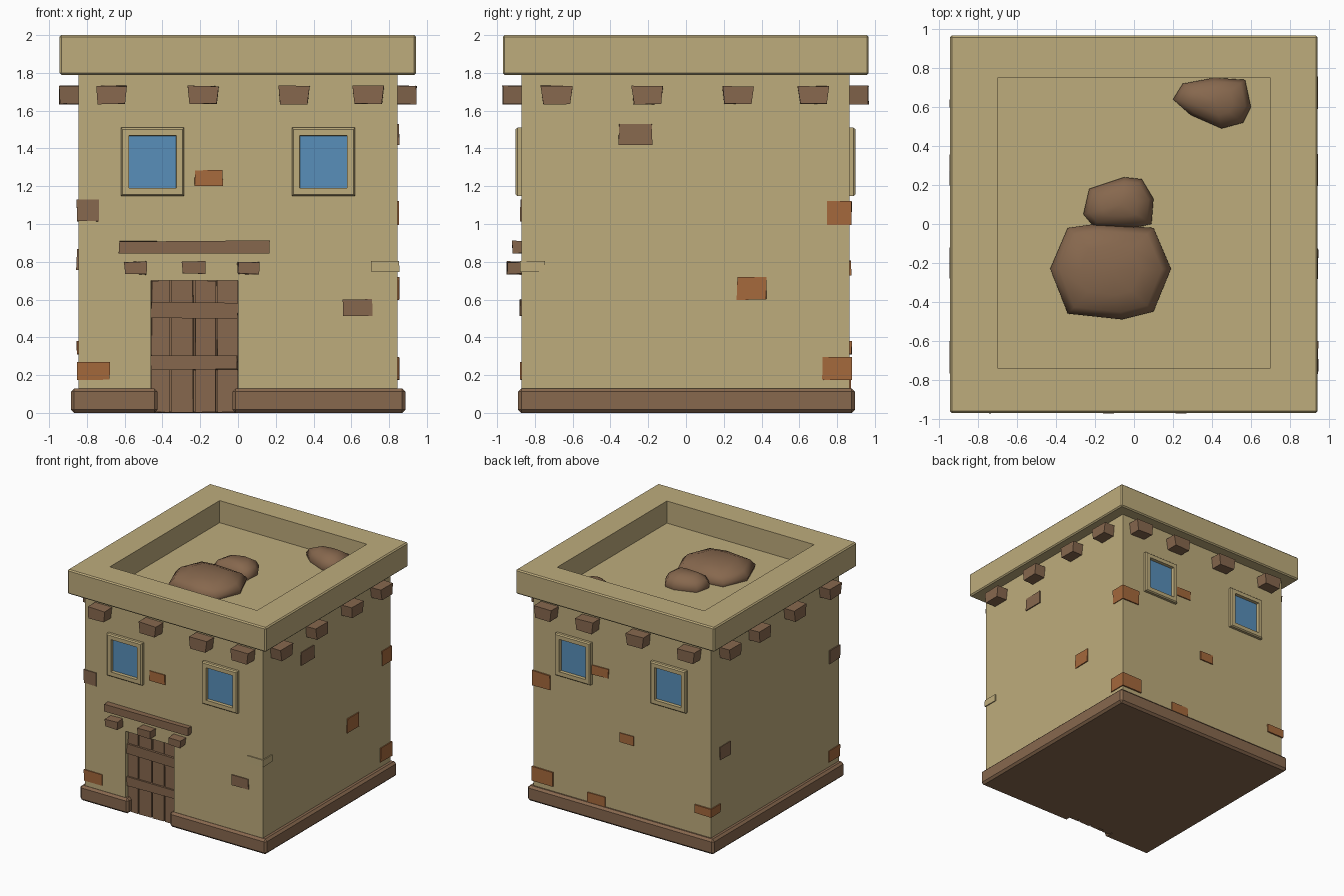
import bpy, bmesh, math, random
from mathutils import Vector

if "Cube" in bpy.data.objects:
    bpy.data.objects.remove(bpy.data.objects["Cube"])

random.seed(4)


def material(name, rgb):
    m = bpy.data.materials.new(name)
    m.diffuse_color = (*rgb, 1)
    m.use_nodes = True
    m.node_tree.nodes["Principled BSDF"].inputs["Base Color"].default_value = m.diffuse_color
    return m


TAN = material("tan plaster", (0.515, 0.413, 0.202))
WOOD = material("brown wood", (0.242, 0.138, 0.076))
CLAY = material("orange clay", (0.376, 0.141, 0.045))
BLUE = material("blue glass", (0.098, 0.275, 0.491))


def finish(bm, name, *mats):
    bmesh.ops.recalc_face_normals(bm, faces=bm.faces)
    me = bpy.data.meshes.new(name)
    bm.to_mesh(me)
    bm.free()
    for m in mats:
        me.materials.append(m)
    ob = bpy.data.objects.new(name, me)
    bpy.context.collection.objects.link(ob)
    return ob


def box_bm(lo, hi, bevel=0, jitter=0):
    bm = bmesh.new()
    bmesh.ops.create_cube(bm, size=1)
    for v in bm.verts:
        for i in range(3):
            v.co[i] = (lo[i] if v.co[i] < 0 else hi[i]) + random.uniform(-jitter, jitter)
    if bevel:
        bmesh.ops.bevel(bm, geom=bm.edges[:], offset=bevel, segments=1, affect='EDGES')
    bmesh.ops.recalc_face_normals(bm, faces=bm.faces)
    return bm


def box(name, lo, hi, mat, bevel=0, jitter=0):
    return finish(box_bm(lo, hi, bevel, jitter), name, mat)


# wall planes: axis, sign, distance
WALLS = {"front": (1, -1, 0.87), "back": (1, 1, 0.865),
         "right": (0, 1, 0.845), "left": (0, -1, 0.845)}


def wall_span(side, u0, u1, z0, z1, d0, d1):
    """Box limits on a wall: u along it, d outwards from it."""
    axis, s, dist = WALLS[side]
    a, b = sorted((s * (dist + d0), s * (dist + d1)))
    return ((a, u0, z0), (b, u1, z1)) if axis == 0 else ((u0, a, z0), (u1, b, z1))


# main walls with door recess
body = box("walls", (-0.845, -0.87, 0.02), (0.845, 0.865, 1.80), TAN)
cutter = box("door_cutter", (-0.46, -1, -0.1), (0, -0.81, 0.70), TAN)
mod = body.modifiers.new("door recess", 'BOOLEAN')
mod.object = cutter
mod.solver = 'EXACT'
dg = bpy.context.evaluated_depsgraph_get()
body.data = bpy.data.meshes.new_from_object(body.evaluated_get(dg))
body.modifiers.clear()
bpy.data.objects.remove(cutter)

# roof parapet with sunken floor
bm = box_bm((-0.945, -0.97, 1.79), (0.943, 0.967, 2.0), bevel=0.01)
top = max(bm.faces, key=lambda f: f.calc_center_median().z)
bmesh.ops.inset_region(bm, faces=[top], thickness=0.2)
for v in top.verts:
    v.co.x = math.copysign(0.70, v.co.x)
    v.co.y = 0.75 if v.co.y > 0 else -0.74
floor = bmesh.ops.extrude_face_region(bm, geom=[top])
for v in floor["geom"]:
    if isinstance(v, bmesh.types.BMVert):
        v.co.z = 1.81
if top.is_valid:
    bmesh.ops.delete(bm, geom=[top], context='FACES_ONLY')
finish(bm, "parapet", TAN)

# foundation with gap for the door
bm = bmesh.new()
plan = [(-0.885, -0.89), (-0.425, -0.89), (-0.425, -0.815), (-0.03, -0.815),
        (-0.03, -0.89), (0.887, -0.89), (0.887, 0.895), (-0.885, 0.895)]
face = bm.faces.new([bm.verts.new((x, y, 0)) for x, y in plan])
ext = bmesh.ops.extrude_face_region(bm, geom=[face])
bmesh.ops.translate(bm, vec=(0, 0, 0.13),
                    verts=[g for g in ext["geom"] if isinstance(g, bmesh.types.BMVert)])
bmesh.ops.recalc_face_normals(bm, faces=bm.faces)
bmesh.ops.bevel(bm, geom=bm.edges[:], offset=0.018, segments=1, affect='EDGES')
finish(bm, "foundation", WOOD)

# door: backing, planks and crossbars
box("door_back", (-0.46, -0.82, 0.005), (0, -0.80, 0.70), WOOD)
planks = [-0.46, -0.358, -0.232, -0.115, 0.0]
for i, (a, b) in enumerate(zip(planks, planks[1:])):
    box(f"door_plank_{i}", (a + 0.005, -0.838, 0.005), (b - 0.005, -0.815, 0.70), WOOD, jitter=0.003)
for z0, z1 in ((0.23, 0.305), (0.50, 0.585)):
    box("door_crossbar", (-0.458, -0.855, z0), (-0.002, -0.82, z1), WOOD, jitter=0.004)

# lintel and its brackets
bm = box_bm((-0.63, -0.92, 0.845), (0.165, -0.85, 0.91), jitter=0.004)
finish(bm, "lintel", WOOD)
for x0, x1 in ((-0.60, -0.485), (-0.295, -0.175), (0.0, 0.11)):
    box("lintel_bracket", (x0, -0.947, 0.735), (x1, -0.85, 0.80), WOOD, jitter=0.005)

# roof beam ends, wider at the top, on all four walls
for side in WALLS:
    axis, s, dist = WALLS[side]
    centres = (-0.67, -0.185, 0.295, 0.69) if axis == 1 else (-0.685, -0.205, 0.275, 0.675)
    for c in centres:
        bm = box_bm(*wall_span(side, c - 0.083, c + 0.083, 1.635, 1.73, -0.03, 0.10), jitter=0.003)
        for v in bm.verts:
            if v.co.z < 1.68:
                v.co[1 - axis] = c + (v.co[1 - axis] - c) * 0.86
        finish(bm, f"beam_end_{side}", WOOD)

# windows: raised frame with sunken glass
for side in ("front", "back"):
    axis, s, dist = WALLS[side]
    for u0, u1 in ((-0.62, -0.285), (0.285, 0.62)):
        bm = box_bm(*wall_span(side, u0, u1, 1.148, 1.51, -0.02, 0.022))
        pane = max(bm.faces, key=lambda f: f.normal.y * s)
        for thick, depth in ((0.012, 0.01), (0.047, 0), (0.002, -0.028)):
            bmesh.ops.inset_region(bm, faces=[pane], thickness=thick, depth=depth)
        pane.material_index = 1
        finish(bm, f"window_{side}", TAN, BLUE)

# exposed bricks on the walls: side, u0, u1, z0, z1
wall_bricks = [
    (WOOD, "front", 0.555, 0.71, 0.515, 0.60), (CLAY, "front", -0.23, -0.08, 1.205, 1.285),
    (WOOD, "right", -0.355, -0.18, 1.42, 1.53), (CLAY, "right", 0.27, 0.425, 0.60, 0.72),
    (WOOD, "left", 0.61, 0.75, 0.755, 0.865), (CLAY, "back", 0.13, 0.29, 1.24, 1.32),
    (CLAY, "back", -0.11, 0.02, 0.725, 0.805), (CLAY, "back", 0.16, 0.33, 0.12, 0.215)]
for mat, side, u0, u1, z0, z1 in wall_bricks:
    box(f"brick_{side}", *wall_span(side, u0, u1, z0, z1, -0.04, 0.009), mat, jitter=0.003)

# bricks wrapping the corners: x sign, y sign, x length, y length, z0, z1
corner_bricks = [
    (WOOD, -1, -1, 0.11, 0.13, 1.015, 1.13), (CLAY, -1, -1, 0.165, 0.14, 0.175, 0.27),
    (CLAY, 1, 1, 0.165, 0.12, 0.995, 1.12), (CLAY, 1, 1, 0.19, 0.145, 0.175, 0.295),
    (CLAY, -1, 1, 0.15, 0.12, 0.31, 0.38), (TAN, 1, -1, 0.14, 0.12, 0.745, 0.805)]
for mat, sx, sy, lx, ly, z0, z1 in corner_bricks:
    xs = sorted((sx * 0.853, sx * (0.845 - lx)))
    ys = sorted((sy * 0.877, sy * (0.867 - ly)))
    box("corner_brick", (xs[0], ys[0], z0), (xs[1], ys[1], z1), mat, jitter=0.002)


# earth mounds on the roof, lofted from an outline to a flat crown
def mound(name, outline, height):
    bm = bmesh.new()
    c = sum((Vector(p) for p in outline), Vector((0, 0))) / len(outline)
    rings = []
    for scale, h in ((0.97, -0.01), (1.0, 0.25), (0.85, 0.65), (0.5, 0.95)):
        pts = [c + (Vector(p) - c) * scale for p in outline]
        rings.append([bm.verts.new((p.x, p.y, 1.81 + h * height)) for p in pts])
    n = len(outline)
    for a, b in zip(rings, rings[1:]):
        for i in range(n):
            bm.faces.new((a[i], a[(i + 1) % n], b[(i + 1) % n], b[i]))
    tip = bm.verts.new((c.x, c.y, 1.81 + height))
    for i in range(n):
        bm.faces.new((rings[-1][i], rings[-1][(i + 1) % n], tip))
    ob = finish(bm, name, WOOD)
    ob.data.shade_smooth()


mound("large_mound", [(-0.43, -0.23), (-0.34, -0.46), (-0.06, -0.49), (0.10, -0.45),
                      (0.19, -0.23), (0.10, -0.02), (-0.2, 0.0), (-0.34, -0.02)], 0.12)
mound("small_mound", [(-0.26, 0.05), (-0.21, -0.01), (0.0, -0.02), (0.09, 0.0),
                      (0.10, 0.13), (0.04, 0.23), (-0.05, 0.24), (-0.23, 0.18)], 0.11)
mound("corner_mound", [(0.20, 0.64), (0.29, 0.56), (0.45, 0.49), (0.56, 0.52),
                       (0.60, 0.60), (0.57, 0.74), (0.41, 0.75), (0.25, 0.72)], 0.11)
